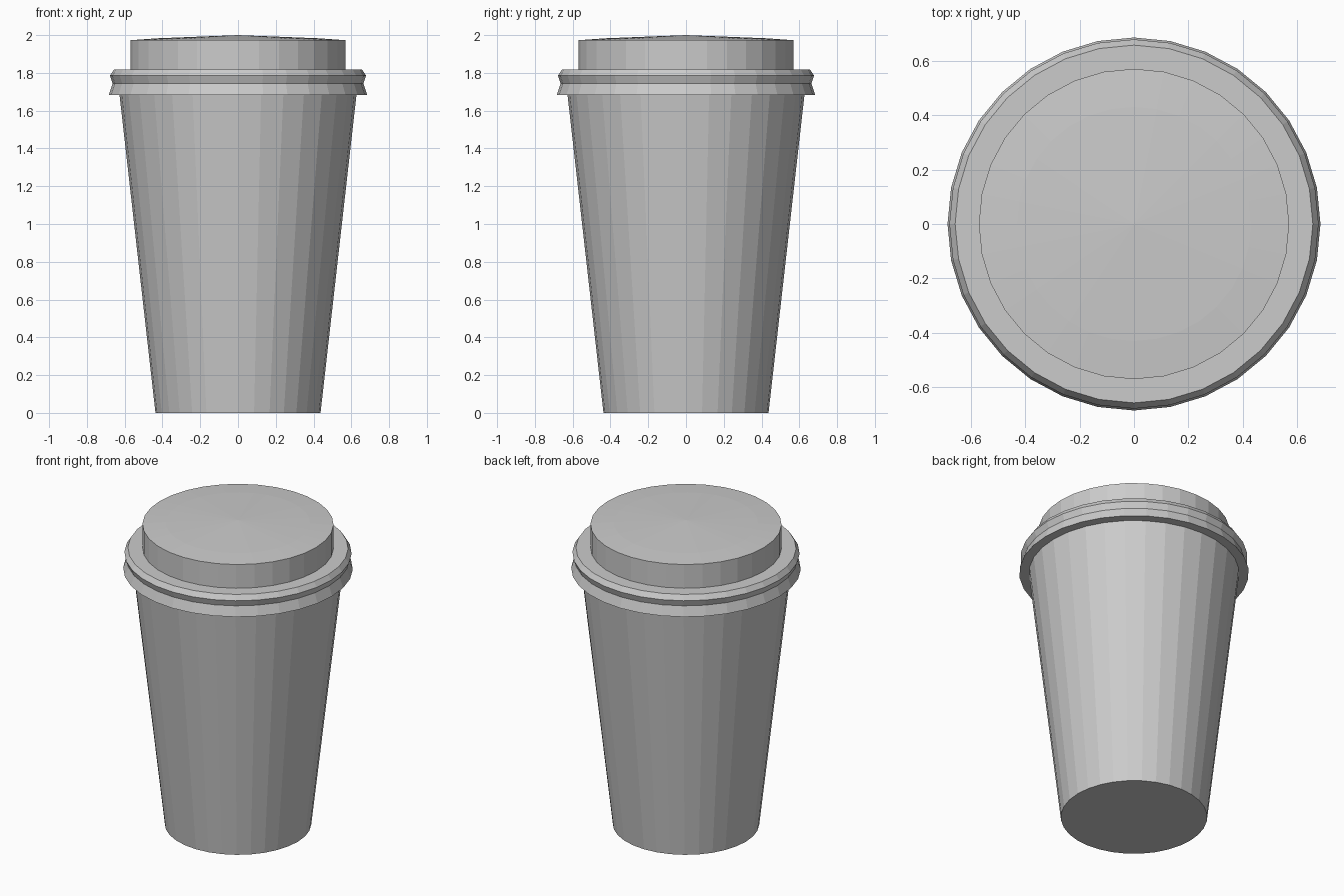
import bpy, bmesh
from math import cos, sin, tau

if "Cube" in bpy.data.objects:
    bpy.data.objects.remove(bpy.data.objects["Cube"])

SIDES = 32


def lathe(name, profile):
    """Revolve (radius, z) points about z; a zero radius closes to a pole."""
    bm = bmesh.new()
    rings = []
    for r, z in profile:
        if r == 0:
            rings.append([bm.verts.new((0, 0, z))] * SIDES)
        else:
            rings.append([bm.verts.new((r * cos(tau * i / SIDES), r * sin(tau * i / SIDES), z))
                          for i in range(SIDES)])
    for a, b in zip(rings, rings[1:]):
        for i in range(SIDES):
            j = (i + 1) % SIDES
            corners = list(dict.fromkeys((a[i], a[j], b[j], b[i])))
            bm.faces.new(corners)
    # n-gon caps on open ends
    if profile[0][0] > 0:
        bm.faces.new(rings[0][::-1])
    if profile[-1][0] > 0:
        bm.faces.new(rings[-1])
    bmesh.ops.recalc_face_normals(bm, faces=bm.faces)
    mesh = bpy.data.meshes.new(name)
    bm.to_mesh(mesh)
    bm.free()
    obj = bpy.data.objects.new(name, mesh)
    bpy.context.collection.objects.link(obj)
    return obj


# Tapered paper cup
lathe("cup_body", [(0.437, 0), (0.628, 1.69)])

# Lid: flared skirt, groove, rim bead, ledge, raised neck and shallow dome
lathe("lid", [(0.685, 1.682), (0.664, 1.745), (0.678, 1.785), (0.657, 1.817),
              (0.57, 1.817), (0.57, 1.973), (0.43, 1.983), (0, 2.0)])
